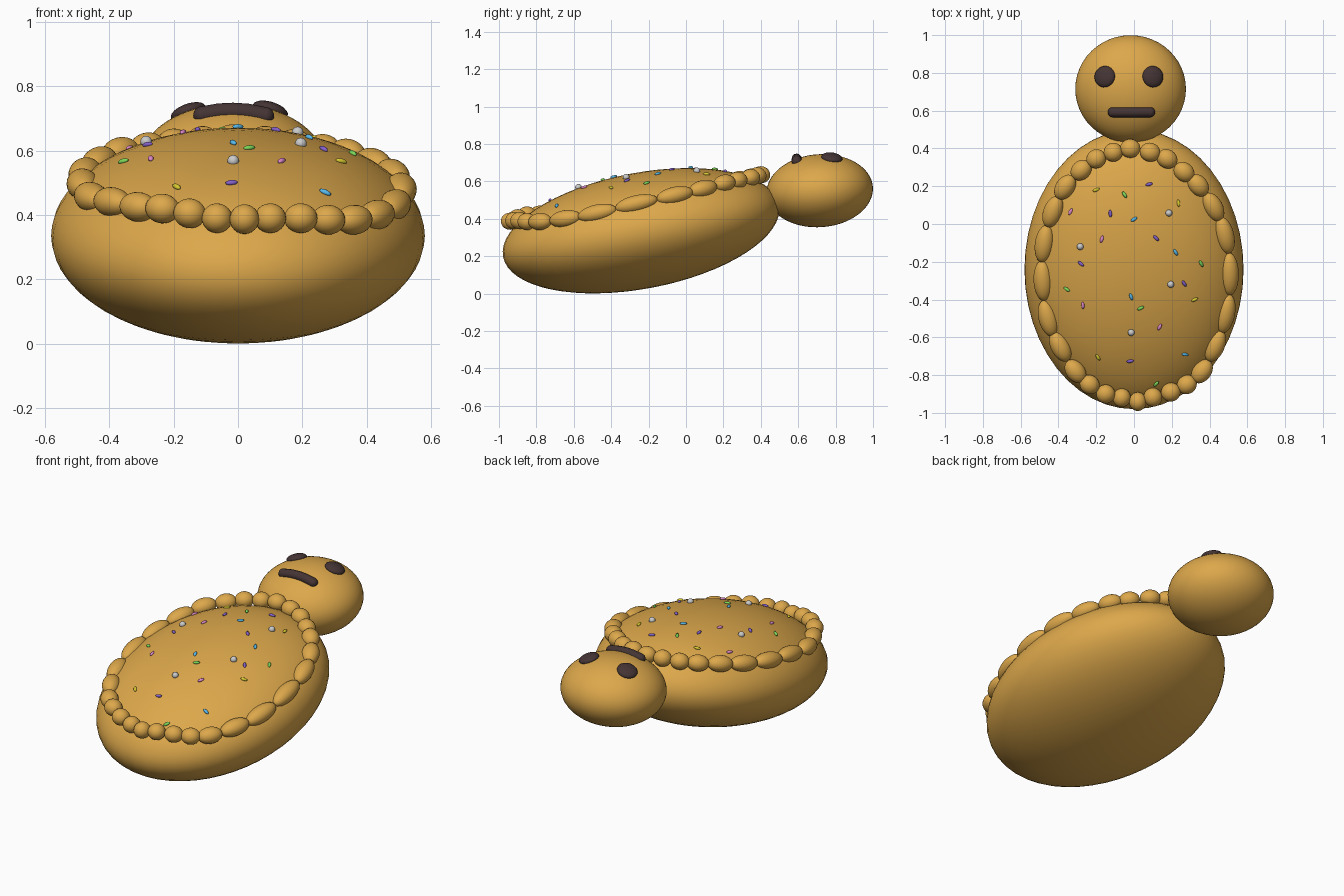
import bpy, bmesh, random
from math import radians, sqrt
from mathutils import Matrix, Vector, Euler

if "Cube" in bpy.data.objects:
    bpy.data.objects.remove(bpy.data.objects["Cube"])

random.seed(4)


def material(name, rgb):
    m = bpy.data.materials.new(name)
    m.diffuse_color = (*rgb, 1)
    m.use_nodes = True
    m.node_tree.nodes["Principled BSDF"].inputs["Base Color"].default_value = m.diffuse_color
    return m


def blobs(name, mats, items, seg=24, rings=12):
    """One smooth object made of ellipsoids: (centre, rotation matrix, radii, material index)."""
    bm = bmesh.new()
    for centre, rot, radii, mi in items:
        mat = Matrix.Translation(centre) @ rot.to_4x4() @ Matrix.Diagonal((*radii, 1))
        old = set(bm.faces)
        bmesh.ops.create_uvsphere(bm, u_segments=seg, v_segments=rings, radius=1, matrix=mat)
        for f in bm.faces:
            if f not in old:
                f.material_index = mi
                f.smooth = True
    mesh = bpy.data.meshes.new(name)
    bm.to_mesh(mesh)
    bm.free()
    for m in mats:
        mesh.materials.append(m)
    ob = bpy.data.objects.new(name, mesh)
    bpy.context.collection.objects.link(ob)
    return ob


dough = material("dough", (0.72, 0.39, 0.07))
chocolate = material("chocolate", (0.06, 0.035, 0.035))

BODY_C, BODY_R = Vector((0, -0.24, 0.336)), (0.58, 0.751, 0.31)
BODY_ROT = Euler((radians(10.7), 0, 0)).to_matrix()
HEAD_C, HEAD_R = Vector((-0.018, 0.715, 0.55)), (0.293, 0.285, 0.195)
HEAD_ROT = Euler((radians(4), 0, 0)).to_matrix()


def on_top(x, y, c, rot, r):
    """Upper surface point and normal of a tilted ellipsoid at x, y."""
    inv = rot.transposed()
    s = Vector((1 / r[0], 1 / r[1], 1 / r[2]))
    p = (inv @ Vector((x - c.x, y - c.y, 0))) * s
    d = (inv @ Vector((0, 0, 1))) * s
    b = p.dot(d)
    t = (-b + sqrt(max(0, b * b - d.dot(d) * (p.dot(p) - 1)))) / d.dot(d)
    n = rot @ ((p + t * d) * s)
    return Vector((x, y, c.z + t)), n.normalized()


# Body and head
blobs("body", [dough], [(BODY_C, BODY_ROT, BODY_R, 0)], 48, 32)
blobs("head", [dough], [(HEAD_C, HEAD_ROT, HEAD_R, 0)], 48, 32)

# Eyes, flattened onto the head
for side, x in (("left", -0.155), ("right", 0.10)):
    p, n = on_top(x, 0.78, HEAD_C, HEAD_ROT, HEAD_R)
    blobs(side + "_eye", [chocolate],
          [(p, n.to_track_quat('Z', 'Y').to_matrix(), (0.057, 0.057, 0.025), 0)])

# Mouth: round bar following the head, with round ends
path = [on_top(x, 0.592, HEAD_C, HEAD_ROT, HEAD_R)[0] for x in (-0.112, -0.06, -0.015, 0.03, 0.085)]
curve = bpy.data.curves.new("mouth", 'CURVE')
curve.dimensions = '3D'
curve.bevel_depth = 0.027
curve.bevel_resolution = 4
spline = curve.splines.new('POLY')
spline.points.add(len(path) - 1)
for pt, p in zip(spline.points, path):
    pt.co = (*p, 1)
curve.materials.append(chocolate)
bpy.context.collection.objects.link(bpy.data.objects.new("mouth", curve))
blobs("mouth_ends", [chocolate], [(p, Matrix.Identity(3), (0.027,) * 3, 0) for p in (path[0], path[-1])])

# Beaded border, clockwise from the neck
border = [Vector(v) for v in (
    (-.02, .40, .635), (.085, .38, .63), (.175, .345, .62), (.265, .275, .605), (.34, .205, .59),
    (.42, .09, .56), (.48, -.06, .525), (.505, -.265, .48), (.485, -.475, .43), (.43, -.645, .4),
    (.36, -.78, .385), (.28, -.85, .385), (.195, -.89, .39), (.10, -.917, .39), (.02, -.94, .387),
    (-.065, -.92, .39), (-.15, -.9, .405), (-.235, -.85, .42), (-.31, -.78, .425), (-.39, -.65, .44),
    (-.455, -.5, .455), (-.482, -.3, .495), (-.475, -.105, .53), (-.43, .065, .565), (-.365, .195, .595),
    (-.28, .285, .61), (-.2, .345, .622), (-.11, .38, .63))]
beads = []
for i, p in enumerate(border):
    prev, nxt = border[i - 1], border[(i + 1) % len(border)]
    half = max(0.045, 0.27 * ((p - prev).length + (nxt - p).length))
    beads.append((p, (nxt - prev).to_track_quat('X', 'Z').to_matrix(), (half, 0.05, 0.046), 0))
blobs("border_beads", [dough], beads)

# Sprinkles lying on the belly
groups = {
    "purple": ((.24, .12, .6), ((.08, .21), (-.125, .055), (.117, -.075), (-.28, -.21), (-.02, -.725), (.265, -.315))),
    "pink": ((.75, .25, .6), ((-.335, .065), (-.17, -.08), (-.27, -.43), (.135, -.545))),
    "green": ((.2, .7, .1), ((-.05, .155), (.355, -.21), (-.355, -.345), (.035, -.445), (.117, -.845))),
    "yellow": ((.7, .6, .03), ((.235, .11), (.32, -.4), (-.19, -.705), (-.2, .18))),
    "blue": ((.1, .5, .85), ((0, .025), (.22, -.15), (-.015, -.385), (.27, -.69))),
}
for name, (rgb, spots) in groups.items():
    items = []
    for x, y in spots:
        p, n = on_top(x, y, BODY_C, BODY_ROT, BODY_R)
        rot = n.to_track_quat('Z', 'Y').to_matrix() @ Matrix.Rotation(random.uniform(0, 3.14), 3, 'Z')
        items.append((p + n * 0.003, rot, (0.02, 0.009, 0.008), 0))
    blobs(name + "_sprinkles", [material(name, rgb)], items, 10, 6)

# Silver sugar balls
silver = [(on_top(x, y, BODY_C, BODY_ROT, BODY_R)[0] + Vector((0, 0, 0.004)), Matrix.Identity(3), (0.018,) * 3, 0)
          for x, y in ((.185, .058), (-.285, -.12), (.195, -.32), (-.015, -.575))]
blobs("silver_balls", [material("silver", (.55, .55, .58))], silver, 16, 8)
